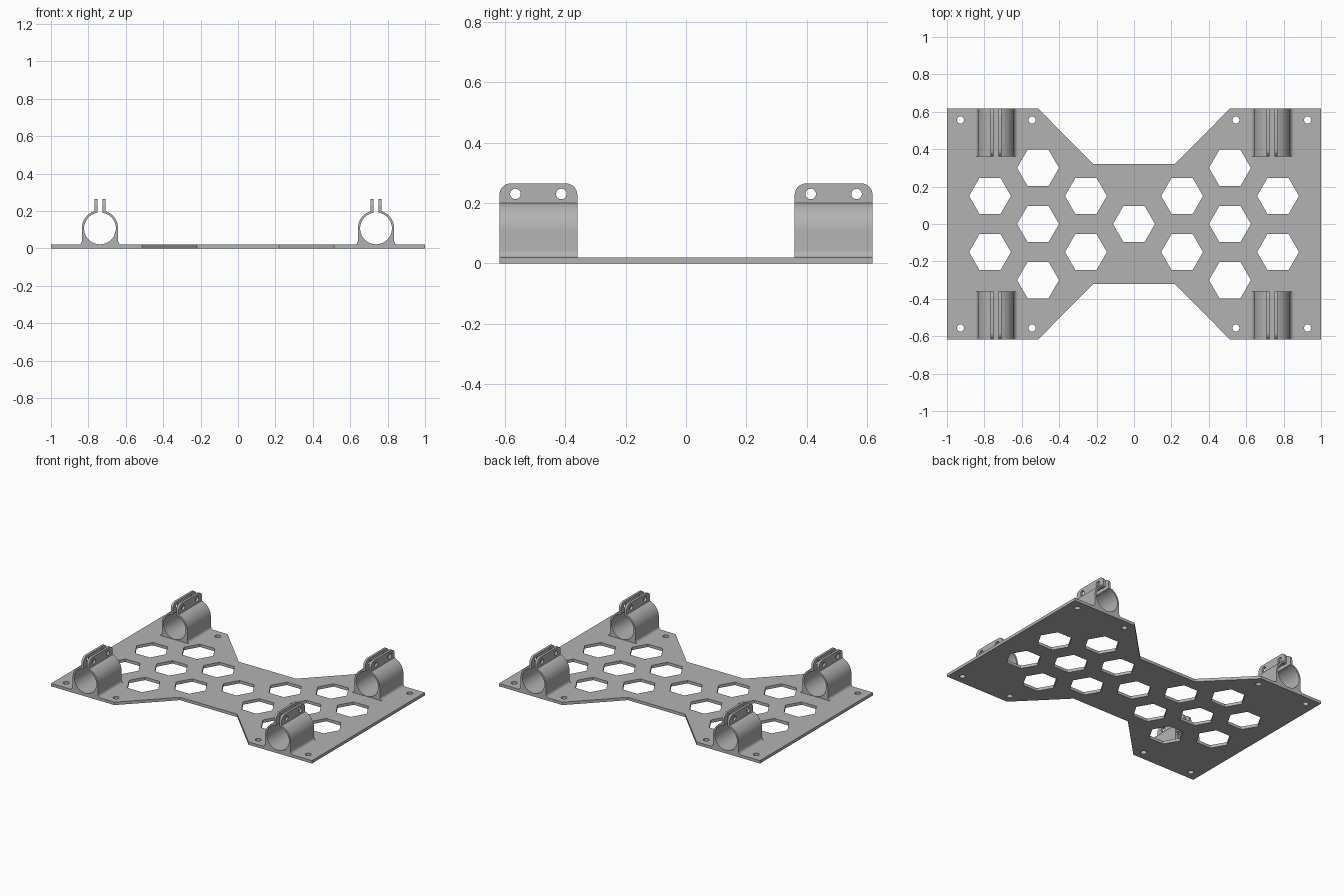
import bpy, bmesh
from math import cos, sin, pi, radians, asin
from mathutils import Matrix

cube = bpy.data.objects.get("Cube")
if cube:
    bpy.data.objects.remove(cube, do_unlink=True)

grey = bpy.data.materials.new("plain grey")
grey.use_nodes = True
COLOUR = (0.45, 0.45, 0.45, 1)
grey.diffuse_color = COLOUR
grey.node_tree.nodes["Principled BSDF"].inputs["Base Color"].default_value = COLOUR


def arc(cx, cy, r, a0, a1, n):
    """Points on an arc, angles in radians, both ends included."""
    return [(cx + r * cos(a0 + (a1 - a0) * i / n),
             cy + r * sin(a0 + (a1 - a0) * i / n)) for i in range(n + 1)]


def ring(cx, cy, r, n):
    return arc(cx, cy, r, 0, 2 * pi, n)[:-1]


def extrude(name, loops, depth, matrix, smooth=False):
    """Fill an outline with holes, give it depth, and place it as a mesh."""
    curve = bpy.data.curves.new(name, 'CURVE')
    curve.dimensions = '2D'
    curve.fill_mode = 'BOTH'
    curve.extrude = depth / 2
    for pts in loops:
        spline = curve.splines.new('POLY')
        spline.points.add(len(pts) - 1)
        for p, (x, y) in zip(spline.points, pts):
            p.co = (x, y, 0, 1)
        spline.use_cyclic_u = True
    tmp = bpy.data.objects.new(name + "_outline", curve)
    bpy.context.collection.objects.link(tmp)
    graph = bpy.context.evaluated_depsgraph_get()
    mesh = bpy.data.meshes.new_from_object(tmp.evaluated_get(graph))
    bpy.data.objects.remove(tmp, do_unlink=True)
    bm = bmesh.new()
    bm.from_mesh(mesh)
    bmesh.ops.remove_doubles(bm, verts=bm.verts, dist=1e-5)
    bmesh.ops.recalc_face_normals(bm, faces=bm.faces)
    bm.transform(matrix)
    bm.to_mesh(mesh)
    bm.free()
    mesh.materials.clear()
    mesh.materials.append(grey)
    obj = bpy.data.objects.new(name, mesh)
    bpy.context.collection.objects.link(obj)
    bpy.ops.object.select_all(action='DESELECT')
    obj.select_set(True)
    bpy.context.view_layer.objects.active = obj
    if smooth:
        bpy.ops.object.shade_smooth_by_angle(angle=radians(30))
    else:
        bpy.ops.object.shade_flat()
    return obj


SIDES = (-1, 1)
THICK, HALF_Y = 0.02, 0.618

# Base plate: waisted outline with hexagon windows and screw holes
right_edge = [(0.22, -0.322), (0.513, -HALF_Y), (1, -HALF_Y),
              (1, HALF_Y), (0.513, HALF_Y), (0.22, 0.322)]
outline = right_edge + [(-x, -y) for x, y in right_edge]
hexes = [(0, 0)]
for s in SIDES:
    hexes += [(s * 0.513, y) for y in (-0.3, 0, 0.3)]
    hexes += [(s * x, y) for x in (0.257, 0.77) for y in (-0.15, 0.15)]
screws = [(sx * x, sy * 0.556) for sx in SIDES for sy in SIDES for x in (0.545, 0.928)]
loops = [outline] + [ring(x, y, 0.112, 6) for x, y in hexes]
loops += [ring(x, y, 0.019, 24) for x, y in screws]
extrude("base_plate", loops, THICK, Matrix.Translation((0, 0, THICK / 2)))

# Clamp cross-section: split ring on straight walls with filleted feet
R_OUT, R_IN, CZ, FIL = 0.097, 0.085, 0.107, 0.022
GAP, TAB = 0.0135, 0.0295
right_wall = [(R_OUT + FIL, THICK - 0.002)]
right_wall += arc(R_OUT + FIL, THICK + FIL, FIL, 1.5 * pi, pi, 8)
right_wall += arc(0, CZ, R_OUT, 0, pi / 2 - asin(GAP / R_OUT), 24)
bore_end = asin(GAP / R_IN)
bore = arc(0, CZ, R_IN, pi / 2 - bore_end, -1.5 * pi + bore_end, 64)
left_wall = [(-x, z) for x, z in reversed(right_wall)]
profile = right_wall + bore + left_wall

# Tab outline in the side plane: rounded top corners and two bolt holes
LEN, TOP, ROUND = 0.258, 0.265, 0.038
h = LEN / 2
tab = [(-h, 0.194), (h, 0.194)]
tab += arc(h - ROUND, TOP - ROUND, ROUND, 0, pi / 2, 10)
tab += arc(ROUND - h, TOP - ROUND, ROUND, pi / 2, pi, 10)
bolts = [ring(s * 0.076, 0.23, 0.0175, 24) for s in SIDES]

along_y = Matrix.Rotation(pi / 2, 4, 'X')
along_x = Matrix(((0, 0, 1, 0), (1, 0, 0, 0), (0, 1, 0, 0), (0, 0, 0, 1)))

for sx in SIDES:
    for sy in SIDES:
        tag = ("front" if sy < 0 else "back") + ("_left" if sx > 0 else "_right")
        cx, cy = sx * 0.738, sy * (HALF_Y - h)
        extrude(tag + "_clamp_ring", [profile], LEN,
                Matrix.Translation((cx, cy, 0)) @ along_y, True)
        for t, side in zip(SIDES, ("right", "left")):
            place = Matrix.Translation((cx + t * (GAP + TAB) / 2, cy, 0))
            extrude(f"{tag}_clamp_{side}_tab", [tab] + bolts, TAB - GAP,
                    place @ along_x, True)
